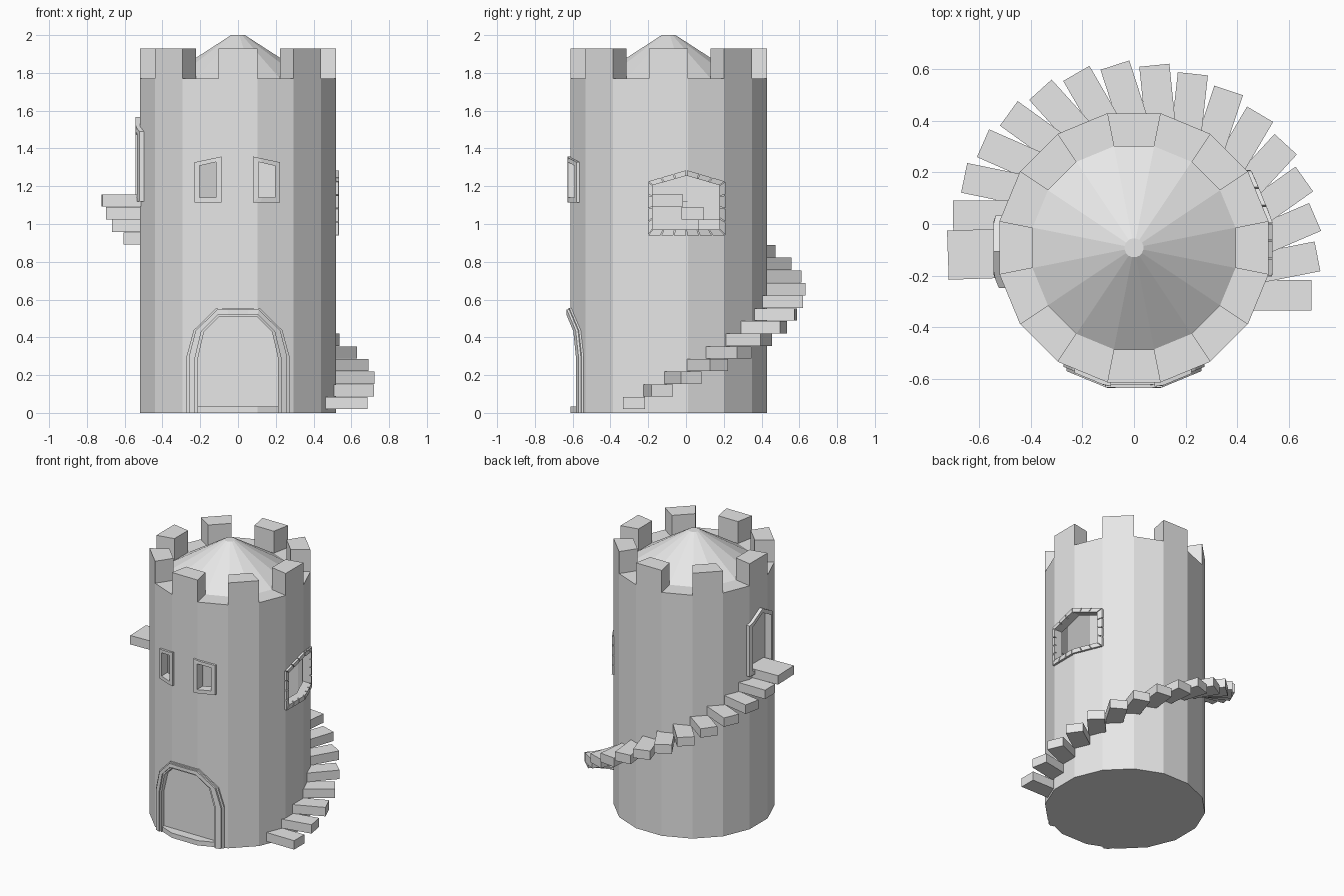
import bpy, bmesh, math
from mathutils import Vector, Matrix

cube = bpy.data.objects.get("Cube")
if cube:
    bpy.data.objects.remove(cube, do_unlink=True)

SIDES = 16
STEP = 2 * math.pi / SIDES
CY = -0.092                      # tower axis on y
R = 0.53                         # tower corner radius
APO = R * math.cos(STEP / 2)
HALF = R * math.sin(STEP / 2)
WALL_TOP, MERLON_TOP, ROOF_TOP = 1.77, 1.93, 2.0
FRONT, LEFT, RIGHT = -math.pi / 2, 0.0, math.pi

stone = bpy.data.materials.new("light grey stone")
stone.use_nodes = True
stone.diffuse_color = (0.8, 0.8, 0.8, 1)
stone.node_tree.nodes["Principled BSDF"].inputs["Base Color"].default_value = (0.8, 0.8, 0.8, 1)


def finish(name, bm):
    bmesh.ops.recalc_face_normals(bm, faces=bm.faces[:])
    mesh = bpy.data.meshes.new(name)
    bm.to_mesh(mesh)
    bm.free()
    mesh.materials.append(stone)
    ob = bpy.data.objects.new(name, mesh)
    bpy.context.collection.objects.link(ob)
    return ob


def loft(bm, bottom, top):
    """Closed solid between two matching loops."""
    a = [bm.verts.new(p) for p in bottom]
    b = [bm.verts.new(p) for p in top]
    n = len(a)
    bm.faces.new(a)
    bm.faces.new(b)
    for i in range(n):
        j = (i + 1) % n
        bm.faces.new((a[i], a[j], b[j], b[i]))


def ring(radius, z):
    return [Vector((radius * math.cos((i + 0.5) * STEP),
                    CY + radius * math.sin((i + 0.5) * STEP), z)) for i in range(SIDES)]


def wall_dist(u):
    """Distance of the wall at sideways offset u from a facet's middle."""
    u = abs(u)
    corner = HALF + 2 * HALF * math.cos(STEP)
    d = APO - max(0, min(u, corner) - HALF) * math.tan(STEP)
    return d - max(0, u - corner) * math.tan(2 * STEP)


def place(angle, u, dist, z):
    c, s = math.cos(angle), math.sin(angle)
    return Vector((dist * c - u * s, CY + dist * s + u * c, z))


def frame(name, angle, outer, inner, closed=True, raised=0.02, cuts=4, gap=0.0):
    """Band between two outlines that wraps round the wall."""
    bm = bmesh.new()
    n = len(outer)
    for i in range(n if closed else n - 1):
        j = (i + 1) % n
        parts = cuts[i] if isinstance(cuts, list) else cuts
        for k in range(parts):
            t0, t1 = (k + gap) / parts, (k + 1 - gap) / parts
            quad = [Vector(outer[i]).lerp(Vector(outer[j]), t0),
                    Vector(outer[i]).lerp(Vector(outer[j]), t1),
                    Vector(inner[i]).lerp(Vector(inner[j]), t1),
                    Vector(inner[i]).lerp(Vector(inner[j]), t0)]
            loft(bm, [place(angle, u, wall_dist(u) - 0.02, z) for u, z in quad],
                 [place(angle, u, wall_dist(u) + raised, z) for u, z in quad])
    return finish(name, bm)


def opening(angle, outline, near=0.36, far=0.75):
    bm = bmesh.new()
    loft(bm, [place(angle, u, near, z) for u, z in outline],
         [place(angle, u, far, z) for u, z in outline])
    cutter = finish("opening_cutter", bm)
    cutter.hide_render = True
    return cutter


def mirrored(half):
    return half + [(-u, z) for u, z in reversed(half)]


# Outlines: sideways offset and height
door_out = mirrored([(-0.272, 0), (-0.272, 0.30), (-0.235, 0.437), (-0.113, 0.556)])
door_in = mirrored([(-0.212, 0), (-0.212, 0.29), (-0.18, 0.43), (-0.10, 0.51)])
window_out = [(0.08, 1.113), (0.222, 1.113), (0.222, 1.327), (0.08, 1.357)]
window_in = [(0.108, 1.14), (0.197, 1.14), (0.197, 1.308), (0.108, 1.328)]
flip = lambda pts: [(-u - 0.008, z) for u, z in pts]
arch_out = [(-0.11, 0.94), (0.30, 0.94), (0.30, 1.225), (0.095, 1.285), (-0.11, 1.225)]
arch_in = [(-0.085, 0.972), (0.27, 0.972), (0.27, 1.205), (0.095, 1.256), (-0.085, 1.205)]
upper_out = [(-0.125, 1.12), (0.155, 1.12), (0.155, 1.49), (0.015, 1.567), (-0.125, 1.49)]
upper_in = [(-0.098, 1.15), (0.128, 1.15), (0.128, 1.475), (0.015, 1.535), (-0.098, 1.475)]

# Hollow tower wall with its openings
bm = bmesh.new()
loft(bm, ring(R, 0), ring(R, WALL_TOP))
tower = finish("tower_wall", bm)
bm = bmesh.new()
loft(bm, ring(R - 0.05, 0.035), ring(R - 0.05, WALL_TOP - 0.05))
cutters = [finish("cavity_cutter", bm),
           opening(FRONT, [(u, max(z, 0.035)) for u, z in door_in]),
           opening(FRONT, window_in), opening(FRONT, flip(window_in)),
           opening(LEFT, arch_in), opening(RIGHT, upper_in)]
bpy.context.view_layer.objects.active = tower
for cutter in cutters:
    mod = tower.modifiers.new("cut", "BOOLEAN")
    mod.operation, mod.solver, mod.object = "DIFFERENCE", "EXACT", cutter
    bpy.ops.object.modifier_apply(modifier=mod.name)
    bpy.data.objects.remove(cutter, do_unlink=True)

# Door panels set into the wall
for name, angle, outline, dist in (("front_door", FRONT, door_out, 0.455),
                                   ("upper_door", RIGHT, upper_out, 0.48)):
    bm = bmesh.new()
    shape = [(u * 0.9, max(z, 0.03)) for u, z in outline]
    loft(bm, [place(angle, u, dist - 0.02, z) for u, z in shape],
         [place(angle, u, dist, z) for u, z in shape])
    finish(name, bm)

# Frames
frame("front_door_frame", FRONT, door_out, door_in, False, 0.01)
mix = lambda t: [Vector(a).lerp(Vector(b), t) for a, b in zip(door_out, door_in)]
frame("front_door_moulding", FRONT, mix(0.2), mix(0.75), False, 0.022)
frame("front_window_frame_left", FRONT, window_out, window_in, raised=0.016)
frame("front_window_frame_right", FRONT, flip(window_out), flip(window_in), raised=0.016)
frame("upper_door_frame", RIGHT, upper_out, upper_in, raised=0.024)
frame("arched_window_bricks", LEFT, arch_out, arch_in, raised=0.016,
      cuts=[6, 4, 3, 3, 4], gap=0.04)

# Battlements on every other facet
bm = bmesh.new()
for i in range(0, SIDES, 2):
    corners = [(r, (i + s) * STEP) for r, s in ((R, -0.5), (R, 0.5), (0.40, 0.5), (0.40, -0.5))]
    loft(bm, *[[(r * math.cos(a), CY + r * math.sin(a), z) for r, a in corners]
               for z in (WALL_TOP, MERLON_TOP)])
finish("battlements", bm)

# Shallow faceted roof
bm = bmesh.new()
loft(bm, ring(0.40, WALL_TOP), ring(0.037, ROOF_TOP))
finish("roof", bm)

# Winding stairs with a wider landing
STEPS = 17
bm = bmesh.new()
for i in range(STEPS):
    last = i == STEPS - 1
    pos = math.radians(-15 + 12.33 * i)
    turn = math.radians(182 if last else 12.1 * i - 1)
    length, width = 0.28, 0.19 if last else 0.117
    reach = 0.72 if last else 0.71
    end = Vector((reach * math.cos(pos), CY + reach * math.sin(pos), 0.052 + 0.067 * i))
    if i == 0:
        turn = 0
    m = (Matrix.Translation(end) @ Matrix.Rotation(turn, 4, "Z")
         @ Matrix.Translation((-length / 2, 0, 0)) @ Matrix.Diagonal((length, width, 0.065, 1)))
    bmesh.ops.create_cube(bm, size=1, matrix=m)
finish("winding_stairs", bm)
